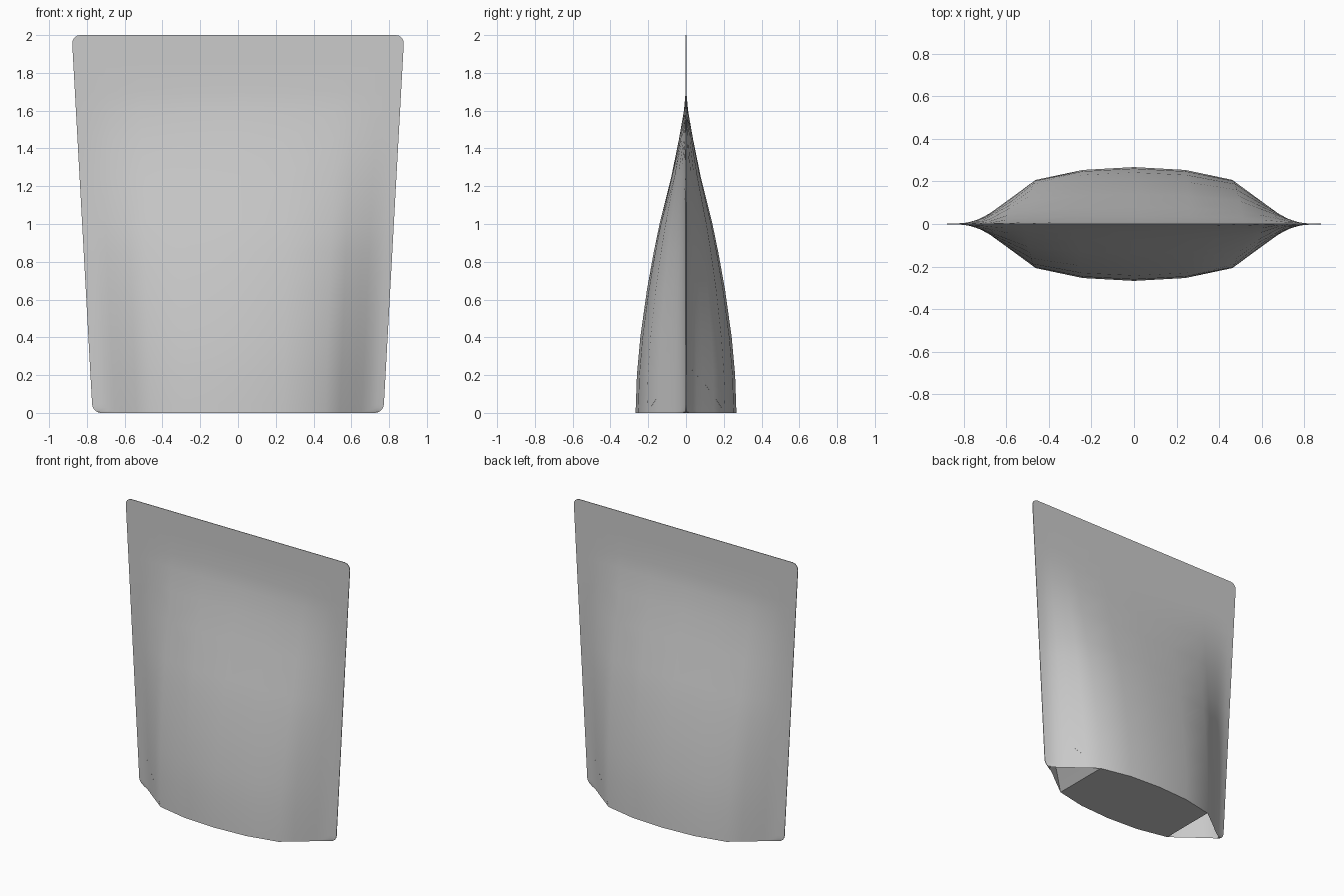
import bpy, bmesh, math

if "Cube" in bpy.data.objects:
    bpy.data.objects.remove(bpy.data.objects["Cube"])

# Half cross-section (fraction of half width, bulge) and bulge by height
SECTION = [(0, 1), (.312, .95), (.6, .775), (.7, .555), (.8, .335),
           (.85, .215), (.9, .115), (.95, .045), (1, 0)]
BULGE = [(0, .267), (.2, .26), (.4, .242), (.65, .207), (.85, .171), (1, .14),
         (1.25, .078), (1.45, .037), (1.6, .011), (1.7, .002), (1.85, 0), (2, 0)]
# Height of the bottom gusset, folding up towards the side seams
FOLD = [(0, 0), (.6, 0), (.7, .09), (.8, .17), (.9, .23), (1, .25)]
HEIGHT, R, SEAL = 2.0, .045, .002


def interp(table, t):
    for (a, fa), (b, fb) in zip(table, table[1:]):
        if t <= b:
            return fa + (fb - fa) * (t - a) / (b - a)
    return table[-1][1]


def side(z):
    return .77 + .055 * z


def depth(u, z):
    return max(SEAL, interp(SECTION, abs(u)) * interp(BULGE, z))


def half_width(z):
    # Side edge with rounded corners at top and bottom
    d = max(0, R - min(z, HEIGHT - z))
    return side(z) - R + math.sqrt(max(0, R * R - d * d))


def finish(name, bm):
    bmesh.ops.recalc_face_normals(bm, faces=bm.faces)
    mesh = bpy.data.meshes.new(name)
    bm.to_mesh(mesh)
    bm.free()
    obj = bpy.data.objects.new(name, mesh)
    bpy.context.collection.objects.link(obj)
    bpy.ops.object.select_all(action='DESELECT')
    obj.select_set(True)
    bpy.context.view_layer.objects.active = obj
    bpy.ops.object.shade_smooth_by_angle(angle=math.radians(40))
    return obj


us = [-u for u, _ in reversed(SECTION)] + [u for u, _ in SECTION[1:]]

# Pouch walls: closed rings, sealed together at the sides and top
corner = [R * (1 - math.cos(math.radians(a))) for a in (0, 22.5, 45, 67.5, 90)]
rows = sorted({z for z, _ in BULGE} | set(corner) | {HEIGHT - c for c in corner})
bm = bmesh.new()
rings = []
for z in rows:
    hw = half_width(z)
    ring = []
    for s, cols in ((-1, us), (1, us[::-1])):
        for u in cols:
            x = max(-hw, min(hw, u * side(z)))
            ring.append(bm.verts.new((x, s * depth(u, z), z)))
    rings.append(ring)
n = len(us) * 2
for a, b in zip(rings, rings[1:]):
    for i in range(n):
        j = (i + 1) % n
        bm.faces.new((a[i], a[j], b[j], b[i]))
top = rings[-1]
for i in range(len(us) - 1):
    bm.faces.new((top[i], top[i + 1], top[n - 2 - i], top[n - 1 - i]))
bmesh.ops.remove_doubles(bm, verts=bm.verts, dist=.0001)
finish("pouch_walls", bm)

# Bottom gusset: flat in the middle, folded up inside at both ends
bm = bmesh.new()
pairs = []
for u in us:
    z = interp(FOLD, abs(u))
    x, y = u * side(z), depth(u, z)
    pairs.append([bm.verts.new((x, s * y, z)) for s in (-1, 1)])
for a, b in zip(pairs, pairs[1:]):
    bm.faces.new((a[0], a[1], b[1], b[0]))
finish("bottom_gusset", bm)
